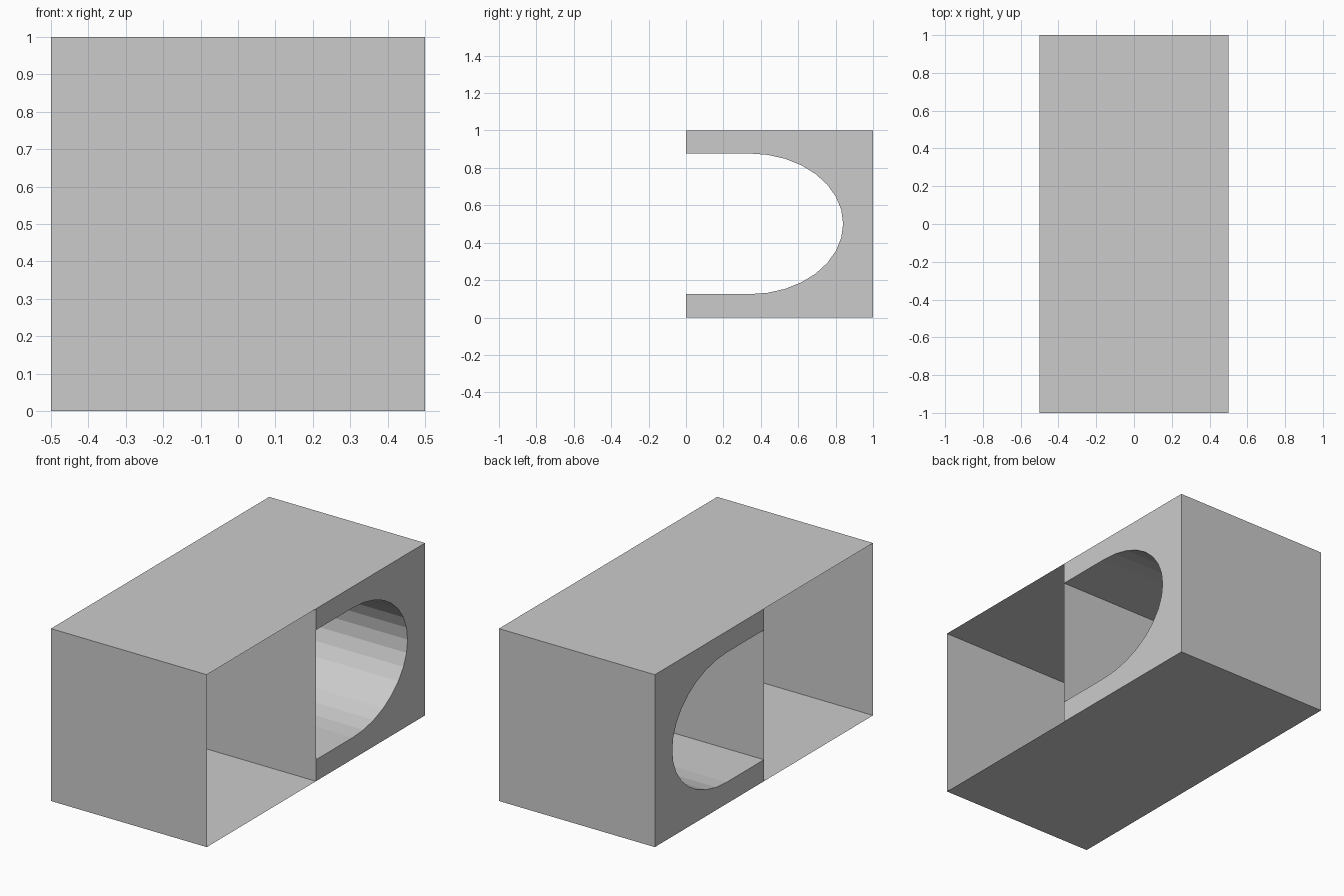
import bpy, math

if "Cube" in bpy.data.objects:
    bpy.data.objects.remove(bpy.data.objects["Cube"])

W = 0.5                      # half width in x
Z0, Z1 = 0.125, 0.877        # tunnel floor and ceiling
CY, RY, SEG = 0.34, 0.50, 16  # start, depth and facets of the rounded end


def add_mesh(name, verts, faces):
    mesh = bpy.data.meshes.new(name)
    mesh.from_pydata(verts, [], faces)
    mesh.update()
    obj = bpy.data.objects.new(name, mesh)
    bpy.context.collection.objects.link(obj)
    return obj


def add_strip(name, path, closed=False):
    """Sheet made by extruding a (y, z) path across the full width."""
    n = len(path)
    verts = [(x, y, z) for x in (-W, W) for y, z in path]
    faces = [(i, (i + 1) % n, (i + 1) % n + n, i + n)
             for i in range(n if closed else n - 1)]
    return add_mesh(name, verts, faces)


# Rounded tunnel profile, from lower lip round to upper lip
zc, rz = (Z0 + Z1) / 2, (Z1 - Z0) / 2
arch = [(0, Z0)]
for i in range(SEG + 1):
    a = -math.pi / 2 + math.pi * i / SEG
    arch.append((CY + RY * math.cos(a), zc + rz * math.sin(a)))
arch.append((0, Z1))

# Thin outer shell: floor, back, roof, front
add_strip("outer_shell", [(-1, 1), (-1, 0), (1, 0), (1, 1)], closed=True)

# Thin wall between the open front bay and the rounded tunnel
add_strip("partition", [(0, 1), (0, 0)])

# Faceted tunnel lining
add_strip("tunnel_lining", arch[::-1])

# Side panels around the tunnel mouth
outline = [(0, 0), (1, 0), (1, 1), (0, 1)] + arch[::-1]
for name, x in (("right_panel", W), ("left_panel", -W)):
    order = list(range(len(outline)))
    add_mesh(name, [(x, y, z) for y, z in outline],
             [order if x > 0 else order[::-1]])
